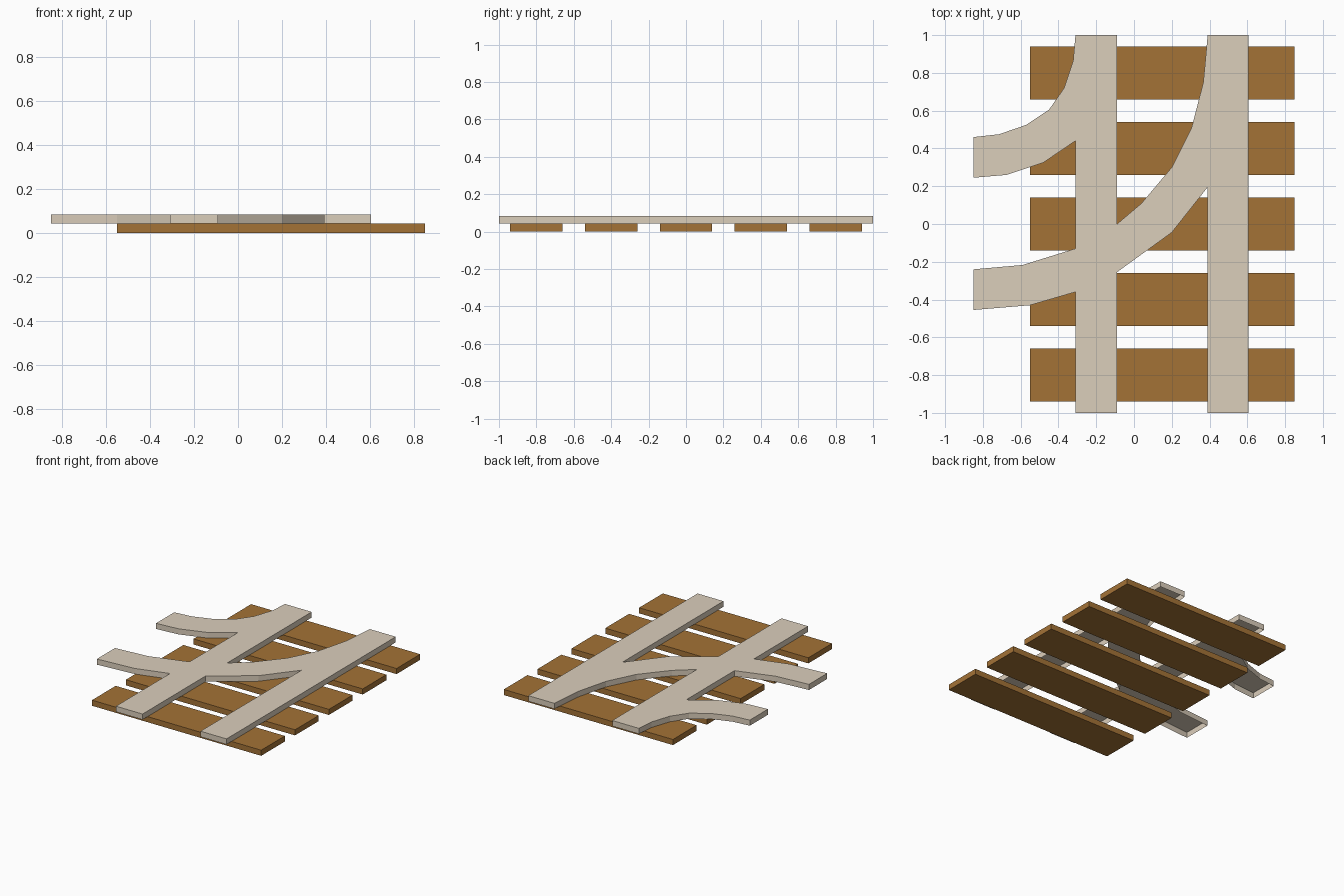
import bpy, bmesh

if "Cube" in bpy.data.objects:
    bpy.data.objects.remove(bpy.data.objects["Cube"])

SLEEPER_TOP = 0.042
RAIL_TOP = 0.084


def material(name, color):
    m = bpy.data.materials.new(name)
    m.diffuse_color = (*color, 1)
    m.use_nodes = True
    m.node_tree.nodes["Principled BSDF"].inputs["Base Color"].default_value = m.diffuse_color
    return m


def prism(name, outline, z0, z1, mat, closed_base=True):
    """Extrude a counter-clockwise outline; optionally leave the underside open."""
    bm = bmesh.new()
    low = [bm.verts.new((x, y, z0)) for x, y in outline]
    high = [bm.verts.new((x, y, z1)) for x, y in outline]
    n = len(outline)
    for i in range(n):
        j = (i + 1) % n
        bm.faces.new((low[i], low[j], high[j], high[i]))
    bm.faces.new(high)
    if closed_base:
        bm.faces.new(low[::-1])
    mesh = bpy.data.meshes.new(name)
    bm.to_mesh(mesh)
    bm.free()
    mesh.materials.append(mat)
    obj = bpy.data.objects.new(name, mesh)
    bpy.context.collection.objects.link(obj)
    return obj


wood = material("wood", (0.37, 0.17, 0.037))
metal = material("pale_metal", (0.71, 0.62, 0.50))

# Five wooden sleepers
for i in range(5):
    y = -0.8 + 0.4 * i
    prism(f"sleeper_{i + 1}",
          [(-0.55, y - 0.14), (0.85, y - 0.14), (0.85, y + 0.14), (-0.55, y + 0.14)],
          0, SLEEPER_TOP, wood)

# Straight rails with the curved branch rails merged into one open-bottomed plate
left_rail_front = [(-0.31, -1), (-0.09, -1)]
long_curve_outer = [(-0.09, -0.255), (0.2, -0.045), (0.39, 0.195)]
right_rail = [(0.39, -1), (0.605, -1), (0.605, 1)]
long_curve_inner = [(0.39, 1), (0.367, 0.75), (0.305, 0.51), (0.2, 0.3),
                    (0.04, 0.11), (-0.09, 0)]
left_rail_back = [(-0.09, 1), (-0.31, 1)]
short_curve_inner = [(-0.322, 0.865), (-0.37, 0.72), (-0.45, 0.605),
                     (-0.57, 0.525), (-0.715, 0.475), (-0.85, 0.46)]
short_curve_outer = [(-0.85, 0.245), (-0.675, 0.26), (-0.48, 0.325), (-0.31, 0.44)]
long_curve_end = [(-0.31, -0.13), (-0.59, -0.217), (-0.85, -0.24),
                  (-0.85, -0.455), (-0.55, -0.43), (-0.31, -0.36)]
prism("junction_rails",
      left_rail_front + long_curve_outer + right_rail + long_curve_inner
      + left_rail_back + short_curve_inner + short_curve_outer + long_curve_end,
      SLEEPER_TOP, RAIL_TOP, metal, closed_base=False)
